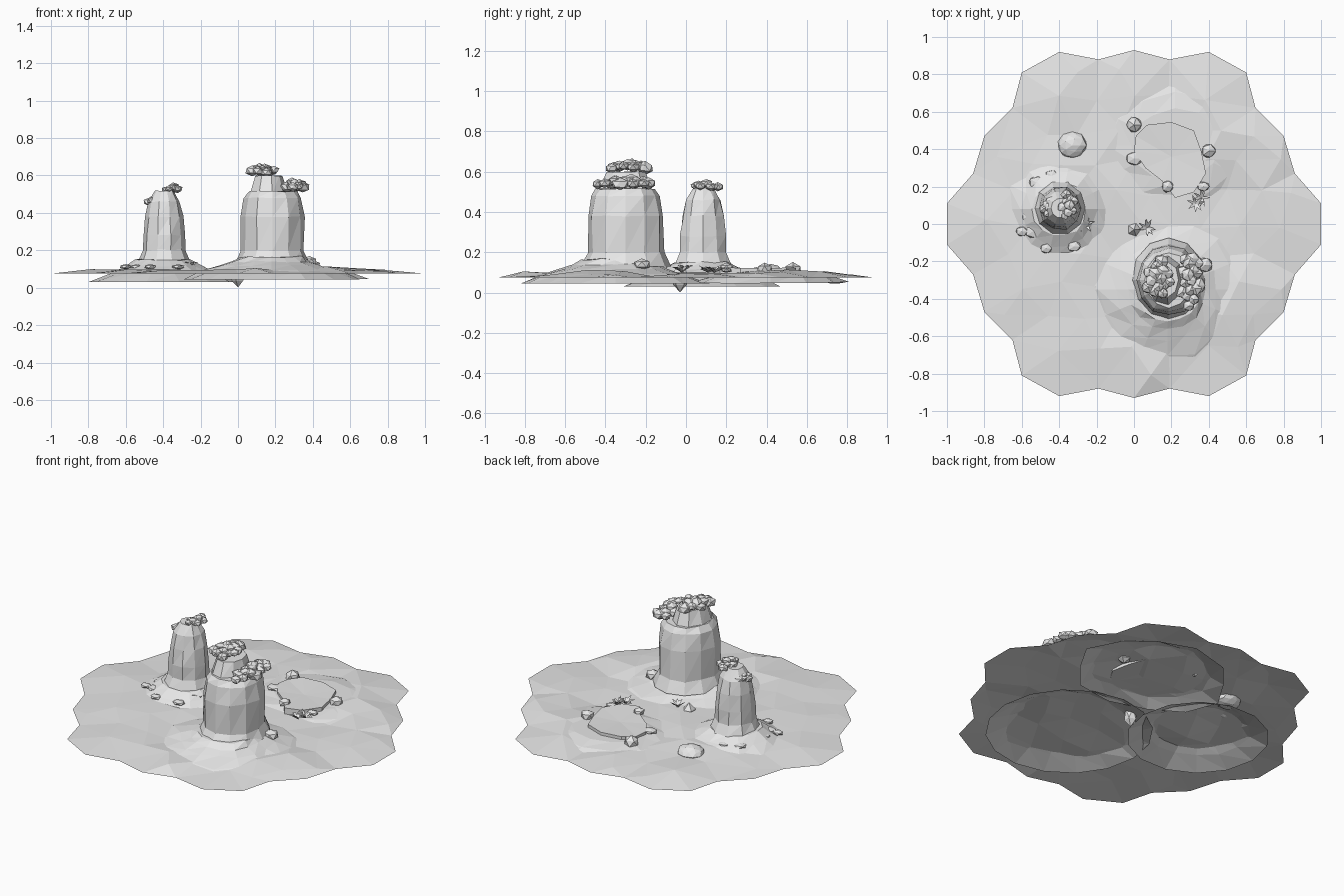
import bpy, bmesh, math, random
from mathutils import Vector, geometry

random.seed(7)
cube = bpy.data.objects.get("Cube")
if cube:
    bpy.data.objects.remove(cube)

stone = bpy.data.materials.new("pale_grey")
stone.use_nodes = True
stone.diffuse_color = (0.8, 0.8, 0.8, 1)
stone.node_tree.nodes["Principled BSDF"].inputs["Base Color"].default_value = (0.8, 0.8, 0.8, 1)


def wobble(amount):
    return random.uniform(-amount, amount)


def finish(name, bm, closed=True):
    if closed:
        bmesh.ops.recalc_face_normals(bm, faces=bm.faces)
    mesh = bpy.data.meshes.new(name)
    bm.to_mesh(mesh)
    bm.free()
    mesh.materials.append(stone)
    obj = bpy.data.objects.new(name, mesh)
    bpy.context.collection.objects.link(obj)
    return obj


def stack(name, centre, rings, sides, stretch=1.0, jitter=0.0, cap=True, rim_jitter=0.0):
    """Faceted rings of (radius, height), bottom to top, with an optional lid."""
    bm = bmesh.new()
    loops = []
    for level, (radius, z) in enumerate(rings):
        loop = []
        amount = jitter if level else rim_jitter
        for i in range(sides):
            a = math.tau * i / sides
            r = radius * (1 + wobble(amount))
            loop.append(bm.verts.new((centre[0] + r * math.cos(a),
                                      centre[1] + r * stretch * math.sin(a),
                                      z + wobble(amount * 0.1))))
        loops.append(loop)
    for low, high in zip(loops, loops[1:]):
        for i in range(sides):
            j = (i + 1) % sides
            bm.faces.new((low[i], low[j], high[j]))
            bm.faces.new((low[i], high[j], high[i]))
    if cap:
        bm.faces.new(loops[-1])
    return finish(name, bm, closed=False)


def lump(bm, centre, size, jitter=0.15, detail=1):
    """Add one chipped, faceted ball."""
    made = bmesh.ops.create_icosphere(bm, subdivisions=detail, radius=1)["verts"]
    for v in made:
        k = 1 + wobble(jitter)
        v.co = Vector(centre) + Vector(v.co[i] * size[i] * k for i in range(3))


def cluster(name, centre, spread, count, size):
    """Spiral of lumps filling an oval patch, domed in the middle."""
    bm = bmesh.new()
    for i in range(count):
        t = math.sqrt((i + 0.5) / count)
        a = i * 2.4
        s = size * random.uniform(0.8, 1.2)
        lump(bm, (centre[0] + spread[0] * t * math.cos(a),
                  centre[1] + spread[1] * t * math.sin(a),
                  centre[2] + spread[2] * (1 - 1.6 * t) + wobble(0.008)),
             (s, s, s * 0.75))
    finish(name, bm)


def tuft(name, centre, blades, length):
    """Thin pointed leaves fanning out of one spot."""
    bm = bmesh.new()
    for i in range(blades):
        a = math.tau * i / blades + wobble(0.3)
        out = Vector((math.cos(a), math.sin(a), 0))
        side = Vector((-out.y, out.x, 0)) * 0.007
        base = Vector(centre)
        mid = base + out * length * 0.5 + Vector((0, 0, length * 0.5))
        tip = base + out * length + Vector((0, 0, length * random.uniform(0.3, 0.8)))
        points = [bm.verts.new(p) for p in (base - side, base + side, mid + side, tip, mid - side)]
        bm.faces.new(points)
    finish(name, bm, closed=False)


# Ground: wavy rim mirrored from one quarter, filled with jittered triangles
quarter = [(0, .93), (.19, .88), (.40, .92), (.60, .81),
           (.65, .62), (.80, .47), (.86, .27), (1, .11)]
right_half = quarter + [(x, -y) for x, y in reversed(quarter)]
outline = right_half + [(-x, y) for x, y in reversed(right_half[1:-1])]
outline = [Vector(p) for p in reversed(outline)]
inner = []
step = 0.19
for row in range(-5, 6):
    for col in range(-6, 7):
        p = Vector(((col + 0.5 * (row % 2)) * step + wobble(0.03), row * step * 0.87 + wobble(0.03)))
        if p.length < 0.87 and min((p - q).length for q in outline) > 0.1:
            inner.append(p)
points, _, faces, *_ = geometry.delaunay_2d_cdt(
    outline + inner, [], [list(range(len(outline)))], 1, 1e-5)
bm = bmesh.new()
verts = []
for p in points:
    on_rim = min((p - q).length for q in outline) < 1e-3
    z = 0.075 if on_rim else 0.092 + 0.012 * math.sin(7 * p.x + 1) * math.cos(6 * p.y) + wobble(0.013)
    verts.append(bm.verts.new((p.x, p.y, z)))
for f in faces:
    face = bm.faces.new([verts[i] for i in f])
    face.normal_update()
    if face.normal.z < 0:
        face.normal_flip()
finish("ground", bm, closed=False)

# Open-bottomed mounds
stack("large_mound", (.18, -.35), [(.47, .045), (.36, .09), (.27, .118), (.21, .14), (.17, .165)],
      16, jitter=0.05)
stack("small_mound", (-.40, .08), [(.40, .03), (.29, .075), (.20, .115), (.145, .15)],
      14, jitter=0.05)
stack("pool_mound", (.22, .42), [(.46, .05), (.36, .088), (.24, .105)],
      12, stretch=0.8, jitter=0.05, rim_jitter=0.06)

# Large rock tower with a lower shoulder on its left side
stack("large_tower", (.185, -.3),
      [(.20, .13), (.168, .2), (.168, .38), (.152, .48), (.13, .515)], 12, stretch=1.13, jitter=0.03)
stack("large_tower_peak", (.165, -.3),
      [(.13, .38), (.105, .5), (.075, .6)], 9, stretch=1.3, jitter=0.04)

# Small tapered tower
stack("small_tower", (-.395, .085),
      [(.14, .14), (.115, .2), (.113, .28), (.1, .38), (.085, .46), (.05, .52)],
      10, stretch=1.05, jitter=0.04)

# Shrubs on the tower tops
cluster("upper_shrubs", (.13, -.29, .63), (.065, .1, .015), 14, .036)
cluster("shoulder_shrubs", (.3, -.3, .545), (.055, .15, .02), 18, .036)
cluster("small_top_shrubs", (-.355, .1, .53), (.035, .07, .01), 9, .026)
cluster("small_side_shrubs", (-.46, .09, .47), (.025, .05, .01), 6, .026)

# Pool plate with a raised edge
shore = [(.01, .47), (.07, .53), (.2, .545), (.32, .5), (.36, .39), (.385, .27), (.32, .17),
         (.22, .14), (.15, .23), (.06, .3), (.0, .39)]
bm = bmesh.new()
bottom = [bm.verts.new((x, y, .085)) for x, y in shore]
top = [bm.verts.new((x, y, .122 + wobble(.003))) for x, y in shore]
middle = bm.verts.new((.2, .36, .116))
for i in range(len(shore)):
    j = (i + 1) % len(shore)
    bm.faces.new((bottom[i], bottom[j], top[j], top[i]))
    bm.faces.new((top[i], top[j], middle))
bm.faces.new(bottom)
finish("pool", bm)

# Loose rocks: x, y, z, width, height
rocks = [(.0, .53, .115, .045, .035), (.4, .39, .115, .04, .035), (.18, .2, .125, .035, .025),
         (.38, -.22, .14, .043, .03), (.0, -.03, .071, .04, .07)]
for x, y, z, w, h in rocks:
    bm = bmesh.new()
    lump(bm, (x, y, z), (w, w, h), 0.1 if z > .1 else 0.0)
    finish("rock", bm)
bm = bmesh.new()
lump(bm, (-.33, .42, .095), (.08, .07, .045), 0.06, 2)
finish("broad_rock", bm)

# Flat stones around the small tower and pool
flat_stones = [(-.44, .26), (-.54, -.04), (-.6, -.04), (-.47, -.13), (-.32, -.12),
               (-.52, .22), (.37, .2), (.0, .35), (-.57, .04)]
for x, y in flat_stones:
    w = random.uniform(.03, .05)
    bm = bmesh.new()
    lump(bm, (x, y, .112), (w, w * .8, .014), 0.08)
    finish("flat_stone", bm)

# Grass tufts
for spot in [(.33, .11, .1), (-.26, .0, .11), (.07, -.02, .1), (.36, .14, .1)]:
    tuft("grass_tuft", spot, 7, .05)
